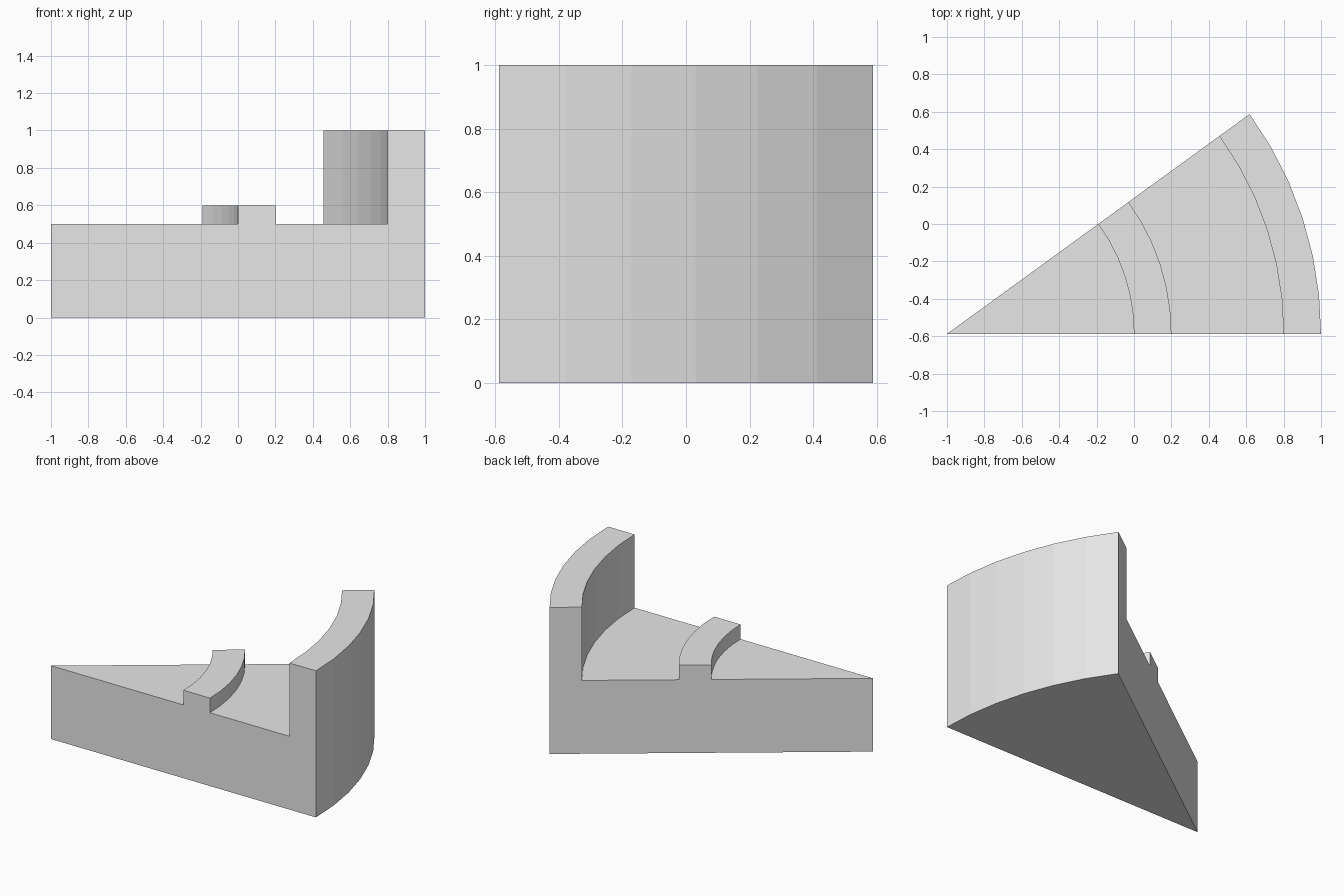
import bpy, bmesh, math

cube = bpy.data.objects.get("Cube")
if cube:
    bpy.data.objects.remove(cube, do_unlink=True)

ANGLE = math.radians(36)
STEPS = 6
APEX = (-1.0, -math.sin(ANGLE))

# Radial cross-section (radius, height): floor, low ridge, tall outer wall
PROFILE = [(0, 0), (2, 0), (2, 1), (1.8, 1), (1.8, 0.5),
           (1.2, 0.5), (1.2, 0.6), (1, 0.6), (1, 0.5), (0, 0.5)]

grey = bpy.data.materials.new("light grey")
grey.use_nodes = True
colour = (0.8, 0.8, 0.8, 1)
grey.diffuse_color = colour
grey.node_tree.nodes["Principled BSDF"].inputs["Base Color"].default_value = colour

# Sweep the cross-section around the wedge tip
bm = bmesh.new()
sections = []
for step in range(STEPS + 1):
    a = ANGLE * step / STEPS
    sections.append([bm.verts.new((APEX[0] + r * math.cos(a),
                                   APEX[1] + r * math.sin(a), z))
                     for r, z in PROFILE])
for near, far in zip(sections, sections[1:]):
    for i in range(len(PROFILE) - 1):
        bm.faces.new((near[i], far[i], far[i + 1], near[i + 1]))

# Flat side walls
bm.faces.new(sections[0])
bm.faces.new(sections[-1][::-1])

# Close the tip and merge the coplanar fans of the floor, ridge and wall tops
bmesh.ops.remove_doubles(bm, verts=bm.verts, dist=0.0001)
bmesh.ops.dissolve_limit(bm, angle_limit=math.radians(1),
                         verts=bm.verts, edges=bm.edges)
bmesh.ops.recalc_face_normals(bm, faces=bm.faces)

mesh = bpy.data.meshes.new("stepped_wedge")
bm.to_mesh(mesh)
bm.free()
mesh.materials.append(grey)
wedge = bpy.data.objects.new("stepped_wedge", mesh)
bpy.context.collection.objects.link(wedge)
